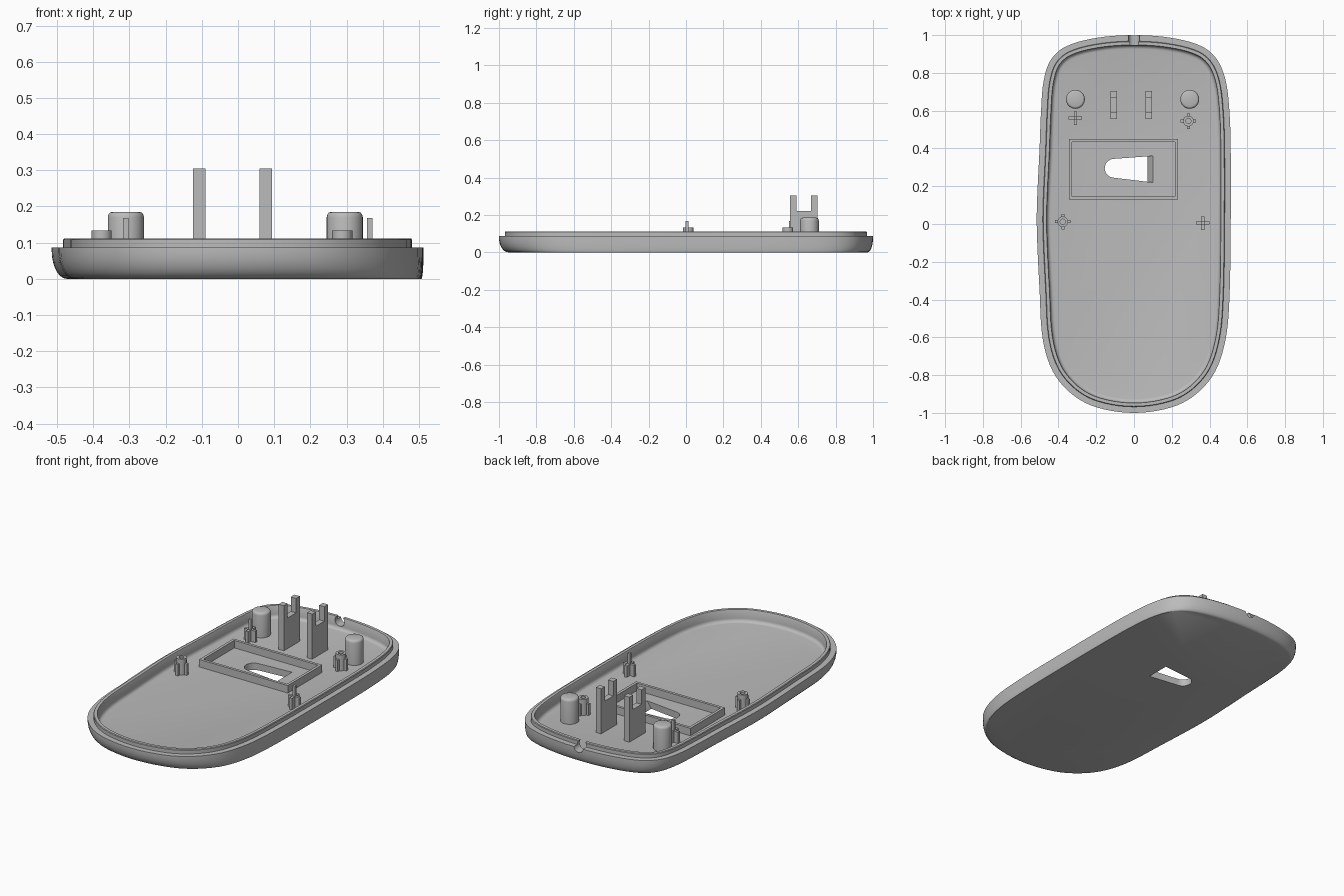
import bpy, bmesh, math
from mathutils import Vector
from mathutils.geometry import interpolate_bezier

if "Cube" in bpy.data.objects:
    bpy.data.objects.remove(bpy.data.objects["Cube"], do_unlink=True)

GREY = (0.5, 0.5, 0.5, 1)
plastic = bpy.data.materials.new("grey plastic")
plastic.use_nodes = True
plastic.diffuse_color = GREY
plastic.node_tree.nodes["Principled BSDF"].inputs["Base Color"].default_value = GREY

FLOOR = 0.04      # top of the floor plate
RIM = 0.087       # outer step of the rim
LIP = 0.112       # top of the raised lip


def finish(name, bm):
    """Turn a bmesh into a named, shaded object."""
    bmesh.ops.recalc_face_normals(bm, faces=bm.faces)
    mesh = bpy.data.meshes.new(name)
    bm.to_mesh(mesh)
    bm.free()
    mesh.materials.append(plastic)
    ob = bpy.data.objects.new(name, mesh)
    bpy.context.collection.objects.link(ob)
    return ob


def smooth(ob):
    bpy.ops.object.select_all(action='DESELECT')
    ob.select_set(True)
    bpy.context.view_layer.objects.active = ob
    bpy.ops.object.shade_smooth_by_angle(angle=math.radians(35))


def loft(name, rings):
    """Skin a list of equal-length closed rings and cap both ends."""
    bm = bmesh.new()
    loops = [[bm.verts.new(p) for p in ring] for ring in rings]
    n = len(loops[0])
    for low, high in zip(loops, loops[1:]):
        for i in range(n):
            j = (i + 1) % n
            bm.faces.new((low[i], low[j], high[j], high[i]))
    bm.faces.new(loops[0][::-1])
    bm.faces.new(loops[-1])
    return finish(name, bm)


def prism(name, outline, to_point, depths):
    """Extrude a 2D outline; to_point maps (u, v, depth) to space."""
    return loft(name, [[to_point(u, v, d) for u, v in outline] for d in depths])


def box(name, x0, x1, y0, y1, z0, z1):
    pts = [(x0, y0), (x1, y0), (x1, y1), (x0, y1)]
    return prism(name, pts, lambda u, v, d: (u, v, d), (z0, z1))


def circle(x, y, r, n=32):
    return [(x + r * math.cos(math.tau * i / n), y + r * math.sin(math.tau * i / n))
            for i in range(n)]


def turned(name, x, y, profile):
    """Round part from (radius, height) pairs."""
    ob = loft(name, [[(u, v, z) for u, v in circle(x, y, r)] for r, z in profile])
    smooth(ob)
    return ob


def cut(ob, cutter):
    mod = ob.modifiers.new("cut", 'BOOLEAN')
    mod.operation = 'DIFFERENCE'
    mod.solver = 'EXACT'
    mod.object = cutter
    bpy.ops.object.select_all(action='DESELECT')
    bpy.context.view_layer.objects.active = ob
    ob.select_set(True)
    bpy.ops.object.modifier_apply(modifier=mod.name)
    bpy.data.objects.remove(cutter, do_unlink=True)


# Plan outline, counter-clockwise from the middle of the front
half = [(.2, -.97), (.33, -.9), (.43, -.78), (.485, -.61), (.505, -.4), (.512, 0),
        (.512, .4), (.505, .6), (.485, .76), (.44, .87), (.36, .94), (.2, .985)]
other = [(-.2, .985), (-.36, .94), (-.44, .87), (-.478, .76), (-.492, .6), (-.5, .4),
         (-.514, .1), (-.514, -.05), (-.5, -.35), (-.483, -.61), (-.43, -.78),
         (-.33, -.9), (-.2, -.97)]
keys = [Vector(p) for p in [(0, -1)] + half + [(0, 1)] + other]
outline = []
count = len(keys)
for i in range(count):
    a, b, c, d = (keys[(i + k) % count] for k in (-1, 0, 1, 2))
    step = (c - b).length / 3
    h1 = b + (c - a).normalized() * step
    h2 = c - (d - b).normalized() * step
    outline += [p.to_2d() for p in interpolate_bezier(b, h1, h2, c, 6)[:-1]]
normals = []
for i in range(len(outline)):
    t = outline[(i + 1) % len(outline)] - outline[i - 1]
    normals.append(Vector((t.y, -t.x)).normalized())


def ring(offset, z):
    return [(*(p - n * offset), z) for p, n in zip(outline, normals)]


def under_ring(t):
    """Rounded underside: the tuck differs on each side."""
    shrink = 1 - math.cos(t)
    z = RIM * 0.9 * (1 - math.sin(t))
    pts = []
    for p, n in zip(outline, normals):
        tuck = (0.006 + 0.036 * max(0, -n.x) ** 2
                + (0.045 if n.y < 0 else 0.022) * n.y ** 2)
        pts.append((*(p - n * tuck * shrink), z))
    return pts


# Shell: underside, step, lip, inner wall with fillet, floor
rings = [under_ring(math.pi / 2 * (1 - k / 7)) for k in range(8)]
rings += [ring(0, RIM), ring(0.032, RIM), ring(0.032, LIP - 0.004), ring(0.035, LIP),
          ring(0.052, LIP), ring(0.054, LIP - 0.003)]
for k in range(5):
    a = math.pi / 2 * k / 4
    rings.append(ring(0.054 + 0.02 * (1 - math.cos(a)), FLOOR + 0.02 * (1 - math.sin(a))))
shell = loft("base_shell", rings)

# Tapered opening with one sloped end
arc = [(-.105 + .05 * math.cos(a), .295 + .05 * math.sin(a))
       for a in (math.radians(95 + 170 * i / 14) for i in range(15))]
slot = [[(u, v, z) for u, v in arc + [(end, .22), (end, .36)]]
        for end, z in ((.07, -.01), (.072, .002), (.1, FLOOR), (.1, .06))]
cut(shell, loft("slot_cutter", slot))

# Cable notch in the back rim
cut(shell, prism("notch_cutter", circle(0, .09, .03), lambda u, v, d: (u, d, v), (.9, 1.1)))
smooth(shell)

base = FLOOR - 0.004

# Raised frame round the opening
frame = box("window_frame", -.344, .233, .13, .45, base, .084)
cut(frame, box("frame_cutter", -.328, .217, .146, .434, 0, .2))

# Forked supports
fork = [(.555, base), (.703, base), (.703, .305), (.668, .305), (.668, .22),
        (.59, .22), (.59, .305), (.555, .305)]
for side, x in (("right", -.107), ("left", .077)):
    prism(side + "_fork", fork, lambda u, v, d: (d, u, v), (x - .017, x + .017))

# Round-topped pillars
for side, x in (("right", -.31), ("left", .295)):
    turned(side + "_pillar", x, .66,
           [(.05, base), (.05, .17), (.048, .178), (.044, .183), (.038, .185)])


def ribs(name, x, y, reach, top):
    """Plus-shaped ribs."""
    w = .008
    plus = []
    for k in range(4):
        c, s = (1, 0, -1, 0)[k], (0, 1, 0, -1)[k]
        for u, v in ((reach, -w), (reach, w), (w, w)):
            plus.append((x + u * c - v * s, y + u * s + v * c))
    prism(name, plus, lambda u, v, d: (u, v, d), (base, top))


# Cross posts with a pin
for name, x, y in (("back_cross", -.31, .56), ("middle_cross", .364, .005)):
    ribs(name + "_ribs", x, y, .036, .107)
    box(name + "_pin", x - .008, x + .008, y - .008, y + .008, base, .168)

# Hollow sockets with ribs
for name, x, y in (("back_socket", .288, .545), ("middle_socket", -.377, .012)):
    ribs(name + "_ribs", x, y, .041, .107)
    turned(name, x, y, [(.028, base), (.028, .134), (.014, .134), (.014, .108)])
